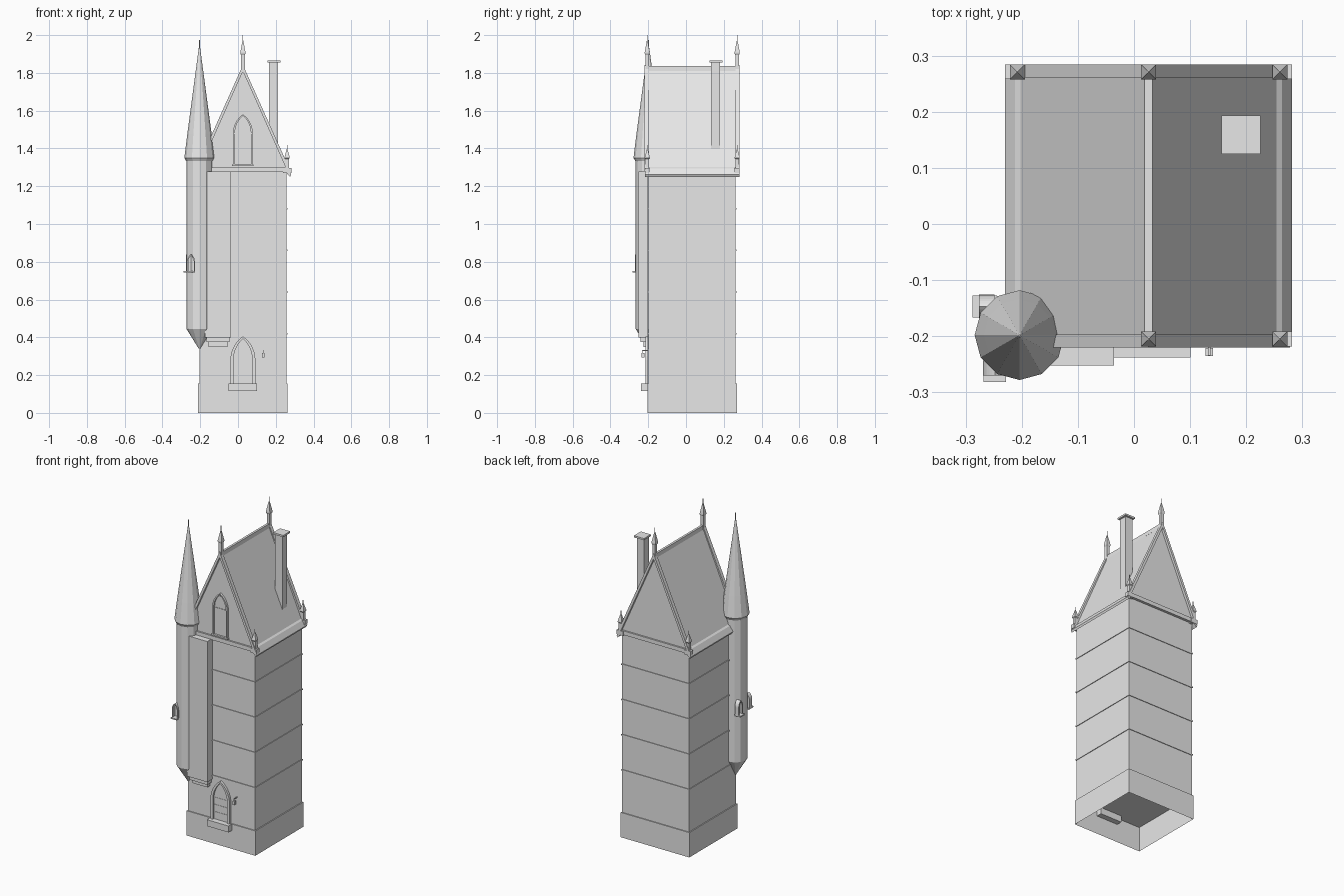
import bpy, bmesh, math
from mathutils import Vector

cube = bpy.data.objects.get("Cube")
if cube:
    bpy.data.objects.remove(cube, do_unlink=True)

CX, CY = 0.026, 0.032      # tower axis
TX, TY = -0.204, -0.198    # turret axis
FRONT = -0.2               # front wall plane

stone = bpy.data.materials.new("pale grey stone")
stone.use_nodes = True
stone.diffuse_color = (0.8, 0.8, 0.8, 1)
stone.node_tree.nodes["Principled BSDF"].inputs["Base Color"].default_value = (0.8, 0.8, 0.8, 1)


def finish(name, bm):
    bmesh.ops.recalc_face_normals(bm, faces=bm.faces)
    mesh = bpy.data.meshes.new(name)
    bm.to_mesh(mesh)
    bm.free()
    mesh.materials.append(stone)
    obj = bpy.data.objects.new(name, mesh)
    bpy.context.collection.objects.link(obj)
    return obj


def box(name, x0, x1, y0, y1, z0, z1, open_bottom=False):
    bm = bmesh.new()
    bmesh.ops.create_cube(bm, size=1)
    for v in bm.verts:
        v.co = Vector((x1 if v.co.x > 0 else x0, y1 if v.co.y > 0 else y0, z1 if v.co.z > 0 else z0))
    if open_bottom:
        bm.normal_update()
        bmesh.ops.delete(bm, geom=[f for f in bm.faces if f.normal.z < -0.5], context="FACES")
    return finish(name, bm)


def slab(name, half, z0, z1, open_bottom=False):
    return box(name, CX - half, CX + half, CY - half, CY + half, z0, z1, open_bottom)


def prism(name, pts, a, b, sideways=False):
    """Extrude an outline (u, z) from depth a to b, along y or along x."""
    bm = bmesh.new()
    rings = []
    for d in (a, b):
        rings.append([bm.verts.new((d, u, z) if sideways else (u, d, z)) for u, z in pts])
        bm.faces.new(rings[-1])
    n = len(pts)
    for i in range(n):
        j = (i + 1) % n
        bm.faces.new((rings[0][i], rings[0][j], rings[1][j], rings[1][i]))
    return finish(name, bm)


def lathe(name, x, y, profile, sides, turn=0.0):
    bm = bmesh.new()
    rings = []
    for r, z in profile:
        angles = [turn + math.tau * i / sides for i in range(sides)]
        rings.append([bm.verts.new((x + r * math.cos(t), y + r * math.sin(t), z)) for t in angles])
    for low, high in zip(rings, rings[1:]):
        for i in range(sides):
            j = (i + 1) % sides
            bm.faces.new((low[i], low[j], high[j], high[i]))
    bm.faces.new(rings[0])
    bm.faces.new(rings[-1])
    return finish(name, bm)


def arch(u, h, c, base, spring, steps=7):
    """Pointed arch outline from bottom right over the apex to bottom left."""
    top = math.acos(c / (h + c))
    arc = [((h + c) * math.cos(top * i / steps) - c, spring + (h + c) * math.sin(top * i / steps))
           for i in range(steps + 1)]
    right = [(h, base)] + arc
    return [(u + a, z) for a, z in right] + [(u - a, z) for a, z in reversed(right[:-1])]


def arched_opening(name, u, h, t, base, spring, wall, out, sideways=False):
    outer = arch(u, h, 1.3 * h, base, spring)
    inner = arch(u, h - t, 1.3 * h + t, base, spring)
    prism(name + "_frame", outer + inner[::-1], wall, out, sideways)
    prism(name + "_panel", inner, wall, wall + (out - wall) * 0.2, sideways)


# Tower walls, plinth and string courses
slab("plinth", 0.237, 0, 0.155, open_bottom=True)
slab("tower_walls", 0.231, 0.155, 1.28)
for i in range(4):
    z = 0.42 + 0.22 * i
    slab("string_course", 0.235, z - 0.004, z + 0.004)

# Roof with its gable walls, raking copings, tie bands and ridge cap
prism("roof", [(CX - 0.238, 1.28), (CX + 0.238, 1.28), (CX, 1.828)], CY - 0.237, CY + 0.237)
rake = [(-0.252, 1.28), (0, 1.842), (0.252, 1.28), (0.235, 1.28), (0, 1.808), (-0.235, 1.28)]
rake = [(CX + x, z) for x, z in rake]
for side, label in ((-1, "front"), (1, "back")):
    y_in, y_out = CY + side * 0.229, CY + side * 0.252
    prism(label + "_gable_coping", rake, y_in, y_out)
    prism(label + "_gable_band", [(CX - 0.24, 1.275), (CX + 0.24, 1.275), (CX + 0.235, 1.3), (CX - 0.235, 1.3)],
          y_in, CY + side * 0.247)
prism("ridge_cap", [(CX - 0.008, 1.81), (CX + 0.008, 1.81), (CX + 0.007, 1.836), (CX - 0.007, 1.836)],
      CY - 0.24, CY + 0.24)
for s in (-1, 1):
    eave = [(0.225, 1.305), (0.238, 1.295), (0.256, 1.262), (0.25, 1.25), (0.229, 1.272)]
    prism("eave", [(CX + s * x, z) for x, z in eave], CY - 0.25, CY + 0.25)


# Finials on ridge ends and gable corners
def finial(name, x, y, z, k):
    profile = [(0.014, -0.04), (0.014, 0.055), (0.019, 0.062), (0.019, 0.07),
               (0.004, 0.128), (0.002, 0.132), (0.002, 0.16)]
    lathe(name, x, y, [(r, z + h * k) for r, h in profile], 4, math.pi / 4)


for y in (CY - 0.237, CY + 0.239):
    finial("ridge_finial", CX, y, 1.84, 1)
    for s in (-1, 1):
        x = CX + s * 0.234
        finial("corner_finial", x, y, 1.305, 0.7)
        box("kneeler", x - 0.022, x + 0.022, y - 0.013, y + 0.013, 1.27, 1.297)

# Chimney
box("chimney_shaft", 0.164, 0.213, 0.133, 0.181, 1.36, 1.857)
box("chimney_cap", 0.156, 0.225, 0.125, 0.193, 1.855, 1.866)

# Round stair turret with pointed roof
lathe("turret_wall", TX, TY, [(0.004, 0.34), (0.069, 0.445), (0.069, 1.34)], 12)
lathe("turret_roof", TX, TY, [(0.07, 1.333), (0.08, 1.35), (0.064, 1.48), (0.004, 1.93), (0.002, 1.935),
                              (0.002, 1.975)], 12)
for sideways, u, axis in ((False, -0.248, TY), (True, -0.147, TX)):
    arched_opening("turret_window", u, 0.021, 0.007, 0.752, 0.8, axis - 0.045, axis - 0.072, sideways)
    prism("turret_window_sill", [(u - 0.02, 0.744), (u + 0.02, 0.744), (u + 0.02, 0.752), (u - 0.02, 0.752)],
          axis - 0.04, axis - 0.084, sideways)

# Projecting stair bay beside the turret, on a stepped corbel
box("stair_bay", -0.176, -0.036, -0.252, FRONT, 0.398, 1.277)
box("corbel_upper", -0.168, -0.044, -0.24, FRONT, 0.374, 0.398)
box("corbel_lower", -0.156, -0.055, -0.225, FRONT, 0.35, 0.374)

# Door with planks and step
arched_opening("door", CX, 0.066, 0.016, 0.155, 0.28, FRONT, FRONT - 0.015)
for z in (0.2, 0.245, 0.29):
    box("door_rail", CX - 0.045, CX + 0.045, FRONT - 0.005, FRONT, z - 0.002, z + 0.002)
box("door_step", CX - 0.075, CX + 0.075, FRONT - 0.038, FRONT + 0.03, 0.115, 0.155)

# Gable window with mullion, transom and sill
GABLE = CY - 0.237
arched_opening("gable_window", CX, 0.052, 0.01, 1.315, 1.482, GABLE, GABLE - 0.013)
box("gable_window_mullion", CX - 0.003, CX + 0.003, GABLE - 0.006, GABLE, 1.315, 1.56)
box("gable_window_transom", CX - 0.042, CX + 0.042, GABLE - 0.006, GABLE, 1.477, 1.483)
box("gable_window_sill", CX - 0.057, CX + 0.057, GABLE - 0.015, GABLE, 1.306, 1.315)

# Lantern hanging from a bracket beside the door
box("lantern_bracket", 0.132, 0.136, -0.234, FRONT, 0.328, 0.333)
box("lantern_chain", 0.133, 0.135, -0.229, -0.227, 0.316, 0.33)
box("lantern", 0.127, 0.141, -0.235, -0.221, 0.294, 0.318)
